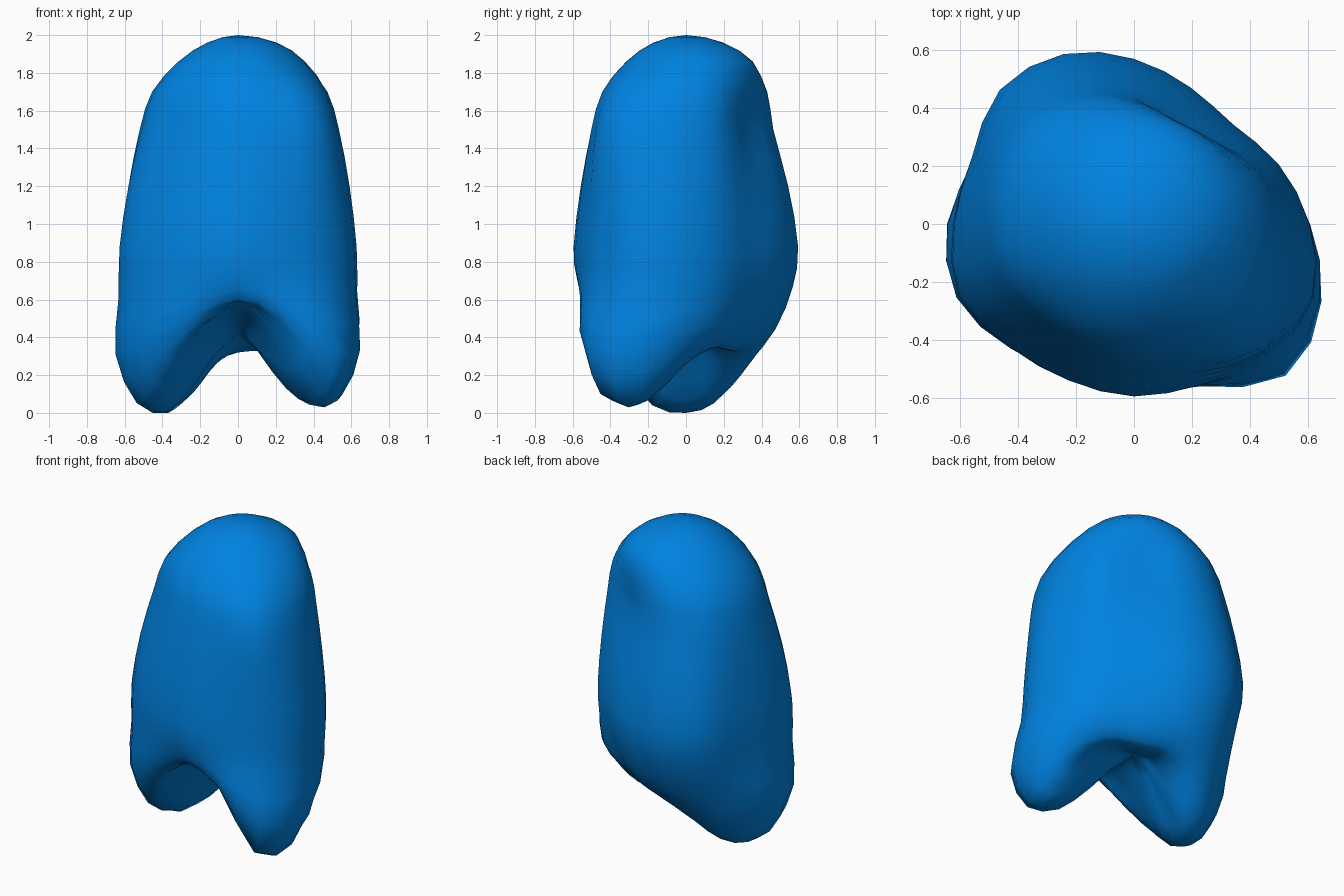
import bpy, bmesh, math

if "Cube" in bpy.data.objects:
    bpy.data.objects.remove(bpy.data.objects["Cube"])

# Radii and heights every 22.5 degrees, counter-clockwise from +x
low = [.605, .54, .485, .51, .57, .635, .655, .605, .62, .65, .60, .585, .595, .60, .645, .665]
high = [.52, .48, .40, .375, .44, .50, .54, .53, .52, .515, .475, .48, .50, .53, .61, .57]
mid_r = [.60, .50, .41, .41, .46, .51, .53, .57, .645, .66, .60, .555, .53, .60, .74, .70]
rim_r = [.51, .40, .33, .31, .33, .37, .40, .46, .53, .55, .51, .50, .48, .50, .64, .60]
rim_z = [.28, .35, .35, .34, .33, .29, .19, .09, .05, .08, .25, .46, .59, .47, .10, .10]
sole_r = [.41, .30, .24, .22, .22, .24, .27, .31, .37, .38, .40, .42, .42, .43, .45, .45]
sole_z = [.27, .35, .345, .335, .33, .28, .18, .06, .0, .05, .27, .48, .56, .43, .075, .08]
N = 16
wave = lambda i, deg: math.cos(2 * math.pi * i / N - math.radians(deg))


def spline(p0, p1, p2, p3):
    """Catmull-Rom midpoint of (r, z) pairs."""
    return tuple((-a + 9 * b + 9 * c - d) / 16 for a, b, c, d in zip(p0, p1, p2, p3))


# Rows from the lopsided crown, down the wall, round the feet and up under the body
rows = [
    [(.185 + .025 * wave(i, 30), 1.96) for i in range(N)],
    [(.335 + .03 * wave(i, 20) + .012 * wave(i, 135), 1.86) for i in range(N)],
    [(.6 * r + .15 + .01 * wave(i, 45), 1.7) for i, r in enumerate(high)],
    [(r, 1.5) for r in high],
    [(h * .4 + l * .6, 1.2) for h, l in zip(high, low)],
    [(r, .88) for r in low],
    [(l * .75 + m * .25, .6 + .2 * z) for l, m, z in zip(low, mid_r, rim_z)],
    [(r, .28 + .55 * z) for r, z in zip(mid_r, rim_z)],
    list(zip(rim_r, rim_z)),
    list(zip(sole_r, sole_z)),
    [(r * .58, .17 + .58 * z) for r, z in zip(sole_r, sole_z)],
]

# Double the angular resolution
fine = []
for row in rows:
    out = []
    for i in range(N):
        out += [row[i], spline(row[i - 1], row[i], row[(i + 1) % N], row[(i + 2) % N])]
    fine.append(out)
M = 2 * N

# Double the rows, mirroring through both poles
HOLLOW = .42
top, under = [(0, 2.0)] * M, [(0, HOLLOW)] * M
mirror = lambda row: [(-r, z) for r, z in row]
ext = [mirror(fine[0]), top] + fine + [under, mirror(fine[-1])]
rings = []
for k in range(1, len(ext) - 2):
    if k > 1:
        rings.append(ext[k])
    rings.append([spline(*p) for p in zip(ext[k - 1], ext[k], ext[k + 1], ext[k + 2])])

# Skin the rings
bm = bmesh.new()
grid = []
for ring in rings:
    grid.append([bm.verts.new((r * math.cos(2 * math.pi * i / M), r * math.sin(2 * math.pi * i / M),
                               min(max(z, 0), 2)))
                 for i, (r, z) in enumerate(ring)])
crown, hollow = bm.verts.new((0, 0, 2)), bm.verts.new((0, 0, HOLLOW))
for i in range(M):
    j = (i + 1) % M
    bm.faces.new((crown, grid[0][i], grid[0][j]))
    bm.faces.new((hollow, grid[-1][j], grid[-1][i]))
    for a, b in zip(grid, grid[1:]):
        bm.faces.new((a[i], b[i], b[j], a[j]))
bmesh.ops.recalc_face_normals(bm, faces=bm.faces)
for f in bm.faces:
    f.smooth = True

mesh = bpy.data.meshes.new("domed_body")
bm.to_mesh(mesh)
bm.free()
body = bpy.data.objects.new("domed_body", mesh)
bpy.context.collection.objects.link(body)

mat = bpy.data.materials.new("blue")
mat.diffuse_color = (0, .225, .75, 1)
mat.use_nodes = True
mat.node_tree.nodes["Principled BSDF"].inputs["Base Color"].default_value = mat.diffuse_color
mesh.materials.append(mat)
